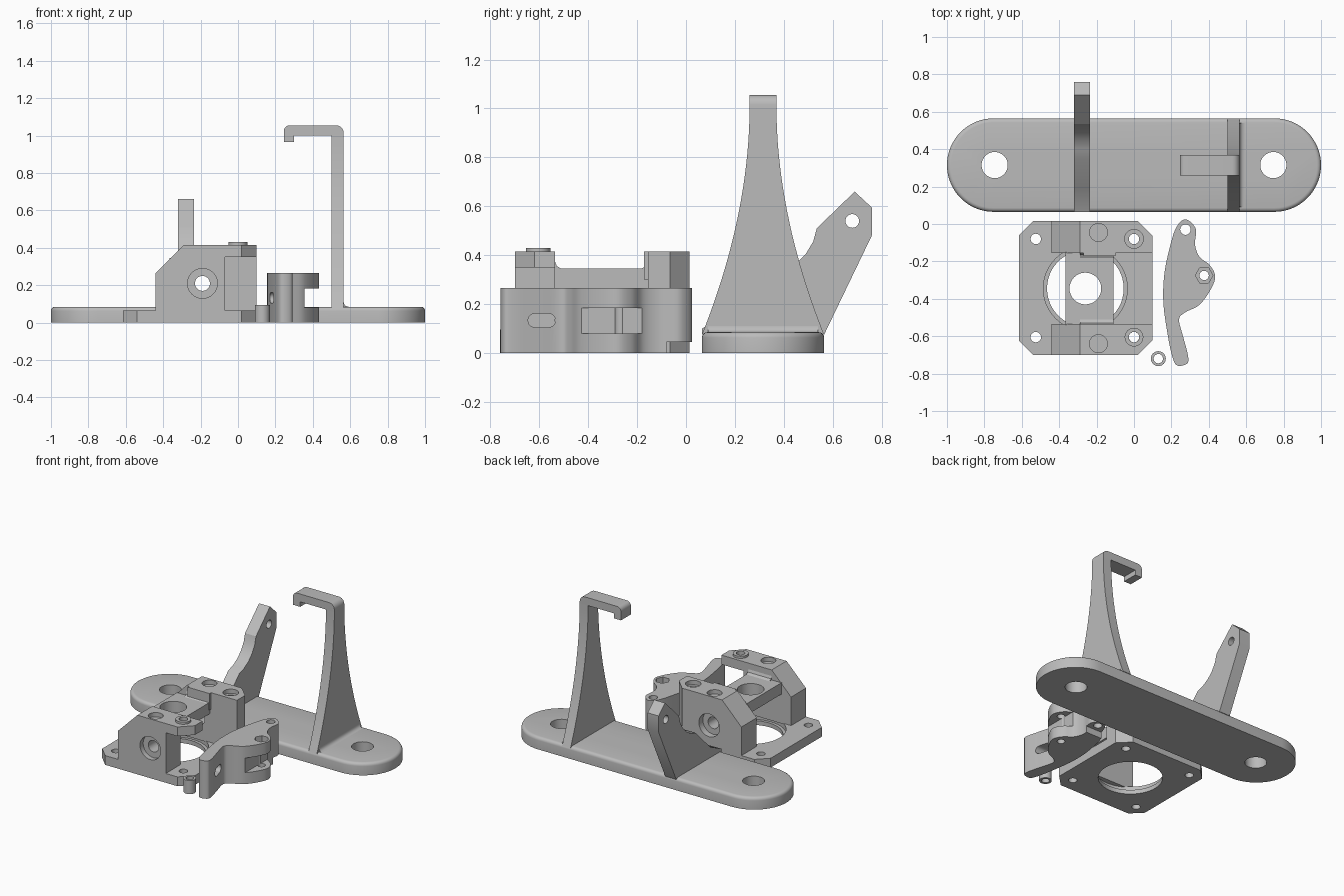
import bpy, bmesh
from math import sin, cos, pi, radians
from mathutils import Vector

if "Cube" in bpy.data.objects:
    bpy.data.objects.remove(bpy.data.objects["Cube"])

grey = bpy.data.materials.new("plain_grey")
grey.use_nodes = True
grey.diffuse_color = (0.5, 0.5, 0.5, 1)
grey.node_tree.nodes["Principled BSDF"].inputs["Base Color"].default_value = (0.5, 0.5, 0.5, 1)


def prism(name, outline, axis, lo, hi, bevel=0):
    """Extrude a 2D outline along an axis; optionally round its upper rim."""
    place = {"x": lambda a, b, t: (t, a, b),
             "y": lambda a, b, t: (a, t, b),
             "z": lambda a, b, t: (a, b, t)}[axis]
    bm = bmesh.new()
    bottom = [bm.verts.new(place(a, b, lo)) for a, b in outline]
    top = [bm.verts.new(place(a, b, hi)) for a, b in outline]
    bm.faces.new(bottom)
    cap = bm.faces.new(top)
    n = len(outline)
    for i in range(n):
        j = (i + 1) % n
        bm.faces.new((bottom[i], bottom[j], top[j], top[i]))
    bmesh.ops.recalc_face_normals(bm, faces=bm.faces)
    if bevel:
        bmesh.ops.bevel(bm, geom=list(cap.edges), offset=bevel, segments=4,
                        profile=0.5, affect="EDGES")
    mesh = bpy.data.meshes.new(name)
    bm.to_mesh(mesh)
    bm.free()
    mesh.materials.append(grey)
    ob = bpy.data.objects.new(name, mesh)
    bpy.context.collection.objects.link(ob)
    return ob


def arc(cx, cy, r, start=0, end=360, n=32):
    full = end - start == 360
    return [(cx + r * cos(radians(start + (end - start) * i / n)),
             cy + r * sin(radians(start + (end - start) * i / n)))
            for i in range(n if full else n + 1)]


def rect(a0, a1, b0, b1):
    return [(a0, b0), (a1, b0), (a1, b1), (a0, b1)]


def cut(ob, outline, axis, lo, hi):
    """Subtract a prism from an object, then discard the cutter."""
    cutter = prism("cutter", outline, axis, lo, hi)
    cutter.hide_render = True
    mod = ob.modifiers.new("cut", "BOOLEAN")
    mod.operation, mod.solver, mod.object = "DIFFERENCE", "EXACT", cutter
    bpy.ops.object.select_all(action="DESELECT")
    bpy.context.view_layer.objects.active = ob
    ob.select_set(True)
    bpy.ops.object.modifier_apply(modifier=mod.name)
    bpy.data.objects.remove(cutter)


def spline(points, steps=6):
    """Closed smooth curve through a few points."""
    p = [Vector(q) for q in points]
    n, out = len(p), []
    for i in range(n):
        a, b, c, d = p[i - 1], p[i], p[(i + 1) % n], p[(i + 2) % n]
        for s in range(steps):
            t = s / steps
            v = 0.5 * (2 * b + (c - a) * t + (2 * a - 5 * b + 4 * c - d) * t ** 2
                       + (3 * b - a - 3 * c + d) * t ** 3)
            out.append((v.x, v.y))
    return out


# Stand: stadium foot with two screw holes
mid, foot_z = 0.315, 0.085
foot = prism("stand_foot", arc(0.75, mid, 0.25, -90, 90) + arc(-0.75, mid, 0.25, 90, 270),
             "z", 0, foot_z, 0.022)
for x in (-0.745, 0.745):
    cut(foot, arc(x, mid, 0.07), "z", -0.1, 0.2)

# Flared upright and its hook
flare = []
for i in range(21):
    t = i / 20
    flare.append((0.055 + 0.195 * (1 - t) ** 1.9, 0.075 + 0.925 * t))
prism("stand_upright", [(mid + w, z) for w, z in flare]
      + [(mid - w, z) for w, z in reversed(flare)], "x", 0.5, 0.565)
prism("stand_hook", [(0.5, 0.99), (0.565, 0.99)] + arc(0.525, 1.015, 0.04, 0, 90, 6)
      + arc(0.275, 1.025, 0.03, 90, 180, 6)
      + [(0.245, 0.965), (0.3, 0.965), (0.3, 1.0), (0.5, 1.0)], "y", 0.26, 0.37)
prism("upright_fillet", [(0.56, 0.08)] + arc(0.59, 0.11, 0.025, 270, 180, 5),
      "y", 0.09, 0.54)

# Slanted side bracket
bracket = prism("side_bracket", [(0.065, 0.075), (0.565, 0.075), (0.76, 0.48), (0.76, 0.595),
                                 (0.69, 0.66), (0.535, 0.51), (0.52, 0.455), (0.49, 0.405),
                                 (0.45, 0.365), (0.4, 0.335), (0.35, 0.32), (0.19, 0.16),
                                 (0.065, 0.1)], "x", -0.32, -0.235)
cut(bracket, arc(0.68, 0.54, 0.028), "x", -0.5, 0)

# Motor plate with chamfered corners
hub = (-0.26, -0.345)
plate = prism("motor_plate", [(-0.54, -0.7), (0.02, -0.7), (0.1, -0.62), (0.1, -0.065),
                              (0.02, 0.015), (-0.54, 0.015), (-0.615, -0.06),
                              (-0.615, -0.625)], "z", 0, 0.065)
cut(plate, arc(*hub, 0.205, n=48), "z", -0.1, 0.2)
cut(plate, arc(*hub, 0.225, n=48), "z", 0.03, 0.2)
for x in (-0.525, 0):
    for y in (-0.605, -0.08):
        cut(plate, arc(x, y, 0.028, n=20), "z", -0.1, 0.2)

# Side walls standing on the plate
wall = [(-0.44, 0.06), (0.1, 0.06), (0.1, 0.415), (-0.29, 0.415), (-0.44, 0.265)]
front = prism("front_wall", wall, "y", -0.7, -0.535)
rear = prism("rear_wall", wall, "y", -0.155, 0.015)
cut(front, rect(-0.07, 0.2, 0, 0.35), "y", -0.8, -0.4)
cut(front, [(0.02, -0.7), (0.1, -0.62), (0.2, -0.62), (0.2, -0.8), (0.02, -0.8)], "z", 0, 0.5)
cut(rear, [(0.02, 0.015), (0.1, -0.065), (0.2, -0.065), (0.2, 0.1), (0.02, 0.1)], "z", 0, 0.5)
for ob, y, lo, hi, screw in ((front, -0.64, -0.71, -0.665, -0.605),
                             (rear, -0.045, -0.03, 0.03, -0.08)):
    cut(ob, arc(-0.19, 0.21, 0.08), "y", lo, hi)
    cut(ob, arc(-0.19, 0.21, 0.04), "y", lo - 0.3, hi + 0.3)
    cut(ob, arc(-0.19, y, 0.048), "z", 0.385, 0.5)
    cut(ob, arc(0, screw, 0.028), "z", 0, 0.5)
cut(rear, arc(0, -0.08, 0.05), "z", 0.385, 0.5)
prism("rear_wall_step", rect(-0.27, -0.1, -0.172, -0.15), "z", 0.3, 0.415)

# Pivot boss on the front wall
boss = prism("pivot_boss", arc(0, -0.605, 0.05), "z", 0.41, 0.43)
cut(boss, arc(0, -0.605, 0.028), "z", 0.3, 0.5)

# Bridge between the walls
bridge = prism("bridge", rect(-0.365, -0.11, -0.54, -0.15), "z", 0.265, 0.345)
cut(bridge, arc(*hub, 0.085), "z", 0.2, 0.4)
for name, y, d in (("front_fillet", -0.54, 1), ("rear_fillet", -0.152, -1)):
    prism(name, [(y, 0.34), (y + d * 0.03, 0.345), (y + d * 0.012, 0.355), (y, 0.385)],
          "x", -0.29, -0.11)

# Idler lever lying on its side
lever = prism("idler_lever", spline([
    (0.275, 0.025), (0.225, -0.02), (0.19, -0.13), (0.162, -0.27), (0.157, -0.42),
    (0.178, -0.58), (0.205, -0.71), (0.232, -0.757), (0.285, -0.745), (0.288, -0.7),
    (0.262, -0.6), (0.241, -0.51), (0.275, -0.472), (0.35, -0.432), (0.41, -0.35),
    (0.434, -0.28), (0.405, -0.22), (0.35, -0.175), (0.326, -0.11), (0.33, -0.025)]),
    "z", 0, 0.265)
cut(lever, arc(0.275, -0.03, 0.028), "z", -0.1, 0.4)
cut(lever, arc(0.375, -0.275, 0.047, n=6), "z", 0.215, 0.4)
cut(lever, arc(0.375, -0.275, 0.025), "z", -0.1, 0.4)
cut(lever, rect(-0.43, -0.13, 0.08, 0.183), "x", 0.355, 0.6)
cut(lever, rect(-0.08, 0.1, -0.1, 0.045), "x", 0.1, 0.5)
cut(lever, arc(-0.562, 0.133, 0.028, -90, 90, 10) + arc(-0.618, 0.133, 0.028, 90, 270, 10),
    "x", 0.1, 0.4)

# Loose spacer sleeve
sleeve = prism("spacer_sleeve", arc(0.13, -0.72, 0.04), "z", 0, 0.095)
cut(sleeve, arc(0.13, -0.72, 0.025), "z", -0.1, 0.2)

# Smooth the curved faces, keep the hard edges
for ob in bpy.context.collection.objects:
    if ob.type == "MESH" and ob.data.materials and ob.data.materials[0] == grey:
        bpy.ops.object.select_all(action="DESELECT")
        ob.select_set(True)
        bpy.context.view_layer.objects.active = ob
        bpy.ops.object.shade_smooth_by_angle(angle=radians(30))
